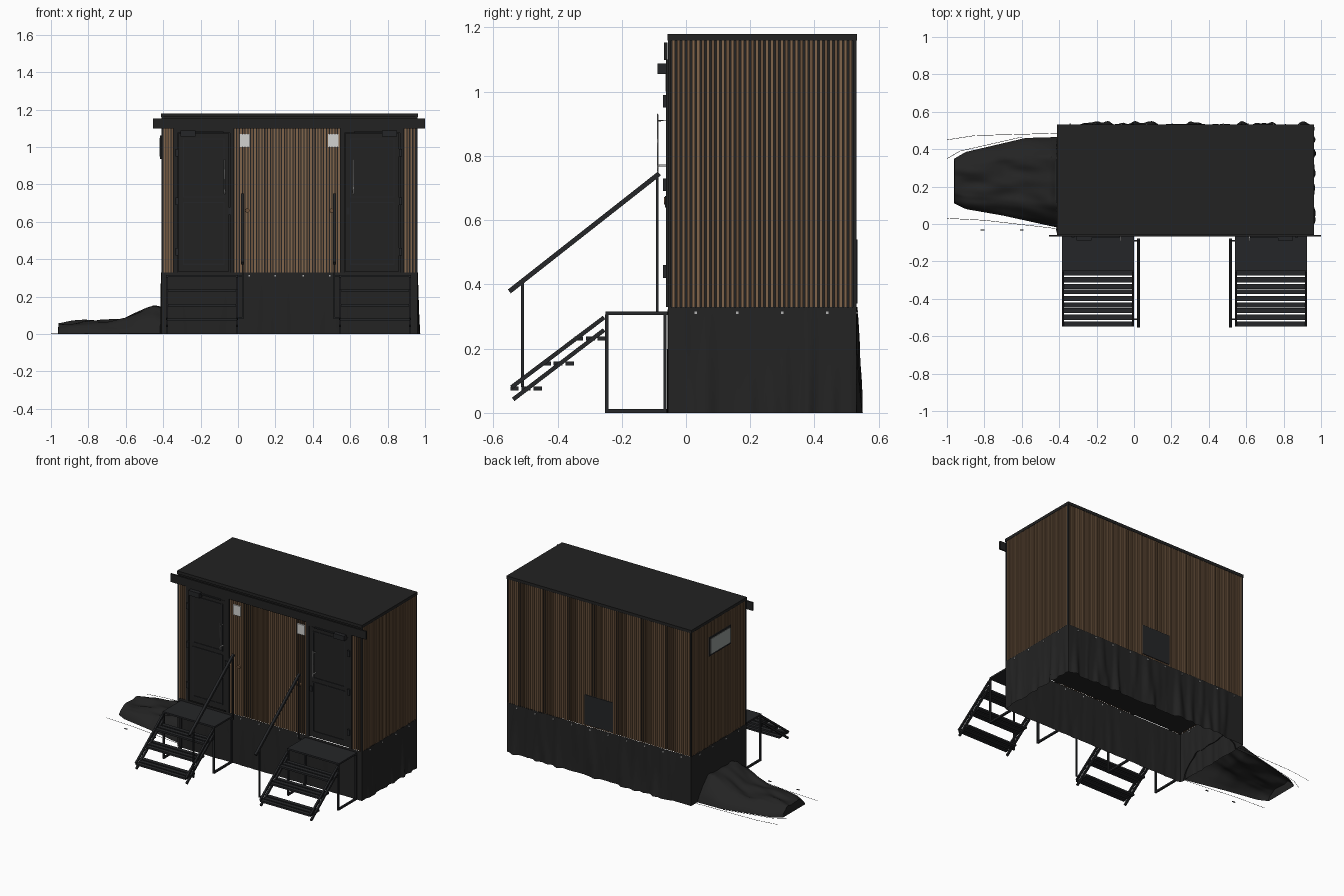
import bpy, bmesh, math
from mathutils import Vector, noise

if "Cube" in bpy.data.objects:
    bpy.data.objects.remove(bpy.data.objects["Cube"])


def mat(name, r, g, b):
    m = bpy.data.materials.new(name)
    m.diffuse_color = (r, g, b, 1)
    m.use_nodes = True
    m.node_tree.nodes["Principled BSDF"].inputs["Base Color"].default_value = m.diffuse_color
    return m


PANEL = mat("charcoal panel", 0.016, 0.016, 0.016)
METAL = mat("black metal", 0.018, 0.019, 0.021)
CLOTH = mat("black cloth", 0.017, 0.017, 0.017)
WOOD = mat("light wood", 0.22, 0.13, 0.07)
WOOD2 = mat("dark wood", 0.15, 0.085, 0.045)
STEEL = mat("steel", 0.45, 0.45, 0.45)
WHITE = mat("white plate", 0.65, 0.65, 0.63)
GLASS = mat("frosted glass", 0.30, 0.33, 0.32)


def finish(name, bm, *mats):
    me = bpy.data.meshes.new(name)
    bmesh.ops.recalc_face_normals(bm, faces=bm.faces)
    bm.to_mesh(me)
    bm.free()
    ob = bpy.data.objects.new(name, me)
    bpy.context.collection.objects.link(ob)
    for m in mats:
        me.materials.append(m)
    return ob


def add_box(bm, x0, x1, y0, y1, z0, z1, mi=0):
    vs = bmesh.ops.create_cube(bm, size=1)["verts"]
    for v in vs:
        v.co = (x0 + (v.co.x + .5) * (x1 - x0), y0 + (v.co.y + .5) * (y1 - y0),
                z0 + (v.co.z + .5) * (z1 - z0))
    for f in vs[0].link_faces[:] + [f for v in vs for f in v.link_faces]:
        f.material_index = mi


def boxes(name, m, *dims):
    bm = bmesh.new()
    for d in dims:
        add_box(bm, *d)
    return finish(name, bm, m)


def slope_bar(bm, x0, x1, a, b, t):
    """Bar of thickness t between two (y, z) points."""
    a, b = Vector(a), Vector(b)
    d = (b - a).normalized()
    n = Vector((-d.y, d.x)) * t / 2
    prof = [a - n, b - n, b + n, a + n]
    l = [bm.verts.new((x0, *p)) for p in prof]
    r = [bm.verts.new((x1, *p)) for p in prof]
    bm.faces.new(l)
    bm.faces.new(r[::-1])
    for i in range(4):
        j = (i + 1) % 4
        bm.faces.new((l[i], r[i], r[j], l[j]))


def tube(name, pts, rad, m, sides=2):
    cu = bpy.data.curves.new(name, "CURVE")
    cu.dimensions = "3D"
    cu.bevel_depth = rad
    cu.bevel_resolution = sides
    cu.use_fill_caps = True
    sp = cu.splines.new("POLY")
    sp.points.add(len(pts) - 1)
    for p, c in zip(sp.points, pts):
        p.co = (*c, 1)
    cu.materials.append(m)
    ob = bpy.data.objects.new(name, cu)
    bpy.context.collection.objects.link(ob)


X0, X1, Y0, Y1, ZB, ZT = -.41, .96, -.056, .53, .33, 1.16

# Cabin core, roof, corner trims and front fascia
boxes("cabin_core", PANEL, (X0 + .007, X1 - .007, Y0 + .007, Y1 - .007, ZB, ZT))
boxes("roof", PANEL, (X0 - .002, X1 + .002, Y0 - .002, Y1 + .002, ZT, 1.18))
boxes("corner_trims", PANEL, *[(x, x + .01, y, y + .01, ZB, ZT)
      for x in (X0, X1 - .01) for y in (Y0, Y1 - .01)])
boxes("front_fascia", PANEL, (-.455, 1, -.068, -.058, 1.098, 1.153))

# Vertical wood slats on all four walls
bm = bmesh.new()
PITCH, W, D = .0152, .0095, .007


def slat_run(a, b, put):
    n = round((b - a) / PITCH)
    for i in range(n):
        c = a + (i + .5) * (b - a) / n
        put(c - W / 2, c + W / 2, 1 if i % 5 in (1, 3) else 0)


for a, b in ((X0 + .01, -.345), (-.022, .548), (.887, X1 - .01)):
    slat_run(a, b, lambda s, e, k: add_box(bm, s, e, Y0, Y0 + D, ZB, 1.1, k))
slat_run(X0 + .01, X1 - .01, lambda s, e, k: add_box(bm, s, e, Y1 - D, Y1, ZB, ZT, k))
for x in (X0, X1 - D):
    slat_run(Y0 + .01, Y1 - .01, lambda s, e, k: add_box(bm, x, x + D, s, e, ZB, ZT, k))
finish("wood_slats", bm, WOOD, WOOD2)

# Doors: frame, leaf, mouldings, hinges, closer and handle
for side, a, b, s in (("left", -.345, -.022, 1), ("right", .548, .887, -1)):
    boxes(side + "_door_frame", PANEL, (a, a + .022, -.062, -.045, ZB, 1.1),
          (b - .022, b, -.062, -.045, ZB, 1.1), (a, b, -.062, -.045, 1.075, 1.1))
    boxes(side + "_door_leaf", PANEL, (a + .025, b - .025, -.058, -.045, .335, 1.072))
    trims = []
    for z0, z1 in ((.37, .7), (.73, 1.04)):
        p, q = a + .05, b - .05
        trims += [(p, q, -.062, -.05, z, z + .006) for z in (z0, z1)]
        trims += [(x, x + .006, -.062, -.05, z0, z1) for x in (p, q - .006)]
    boxes(side + "_door_mouldings", METAL, *trims)
    hx = a + .018 if s > 0 else b - .018
    boxes(side + "_door_hinges", METAL, *[(hx - .008, hx + .008, -.072, -.055, z - .02, z + .02)
          for z in (.44, .71, .97)])
    boxes(side + "_door_closer", METAL, (hx + s * .02, hx + s * .1, -.088, -.056, 1.055, 1.088),
          (hx + s * .1, hx + s * .25, -.075, -.068, 1.075, 1.083))
    x = -.072 if s > 0 else .617
    tube(side + "_door_handle", [(x, -.057, .77), (x, -.088, .77), (x, -.088, .75),
         (x, -.088, .93), (x, -.088, .91), (x, -.057, .91)], .004, STEEL)
    lx = x + s * .03
    boxes(side + "_door_lock", METAL, (lx - .008, lx + .008, -.066, -.055, .64, .675))
    # White sign plate and round wall fitting beside the door
    sx = .035 if s > 0 else .51
    boxes(side + "_sign_plate", WHITE, (sx - .028, sx + .028, -.064, -.056, 1.0, 1.068))
    fx = .05 if s > 0 else .5
    tube(side + "_rail_fitting", [(fx, -.055, .66), (fx, -.068, .66)], .012, WOOD2)

# Side window and back service hatch
boxes("window_frame", METAL, (X0 - .006, X0 + .002, .115, .345, .935, 1.06))
boxes("window_glass", GLASS, (X0 - .009, X0, .127, .333, .948, 1.048))
boxes("service_hatch", METAL, (.17, .38, Y1 - .004, Y1 + .004, .34, .54))

# Steps with landing, legs, slotted treads, stringers and handrail
for side, a, b, rx in (("left", -.385, 0, .025), ("right", .54, .925, .515)):
    boxes(side + "_landing", METAL, (a, b, -.25, -.058, .305, .316))
    legs = []
    for x in (a, b - .012):
        legs += [(x, x + .012, -.252, -.242, 0, .306), (x, x + .012, -.07, -.06, 0, .306),
                 (x, x + .012, -.252, -.06, 0, .012)]
    boxes(side + "_landing_legs", METAL, *legs)
    boxes(side + "_treads", METAL, *[(a + .006, b - .006, -.547 + .1 * i + y, -.547 + .1 * i + y + w,
          .07 + .078 * i, .082 + .078 * i)
          for i in range(3) for y, w in ((0, .026), (.035, .028), (.072, .026))])
    bm = bmesh.new()
    for x in (a, b - .012):
        slope_bar(bm, x, x + .012, (-.543, .08), (-.255, .297), .013)
        slope_bar(bm, x, x + .012, (-.538, .042), (-.255, .258), .013)
    finish(side + "_stringers", bm, METAL)
    bm = bmesh.new()
    slope_bar(bm, rx - .008, rx + .008, (-.55, .378), (-.083, .745), .015)
    add_box(bm, rx - .004, rx + .004, -.513, -.505, .08, .41)
    add_box(bm, rx - .004, rx + .004, -.094, -.086, .31, .74)
    ex = b if rx > b else a
    lo, hi = sorted((rx, ex))
    for y, z in ((-.513, .08), (-.094, .308)):
        add_box(bm, lo, hi, y, y + .008, z, z + .008)
    finish(side + "_handrail", bm, METAL)

# Hanging cloth skirt, with folds growing towards the ground
bm = bmesh.new()
for k, (p, q, amp) in enumerate((((X0, Y0), (X1, Y0), .004), ((X1, Y0), (X1, Y1), .013),
                                 ((X1, Y1), (X0, Y1), .018), ((X0, Y1), (X0, Y0), .008))):
    p, q = Vector(p), Vector(q)
    L = (q - p).length
    d = (q - p) / L
    n = Vector((d.y, -d.x))
    N, rows = int(L / .008), 6
    grid = []
    for j in range(rows + 1):
        t = j / rows
        row = []
        for i in range(N + 1):
            s = L * i / N
            f = max(0, noise.noise(Vector((s * 22, t * .8, k * 7.3))) + .15)
            edge = min(1, s / .03, (L - s) / .03)
            c = p + d * s + n * amp * 1.6 * f * edge * (.15 + .85 * t)
            row.append(bm.verts.new((c.x, c.y, ZB * (1 - t))))
        grid.append(row)
    for j in range(rows):
        for i in range(N):
            bm.faces.new((grid[j][i], grid[j + 1][i], grid[j + 1][i + 1], grid[j][i + 1]))
bmesh.ops.remove_doubles(bm, verts=bm.verts, dist=.0005)
skirt = finish("cloth_skirt", bm, CLOTH)

# Steel studs along the top of the skirt
studs = [(x - .004, x + .004, Y0 - .005, Y0, .308, .316) for x in (.06, .2, .35, .49)]
studs += [(x - .004, x + .004, Y1, Y1 + .006, .308, .316)
          for x in [X0 + .07 + .136 * i for i in range(10)]]
studs += [(x - .003, x + .003, y - .004, y + .004, .308, .316)
          for x in (X0, X1) for y in (.03, .16, .3, .44)]
boxes("skirt_studs", STEEL, *studs)


# Draped tarp covering the tow bar
def lerp(tab, x):
    for (a, u), (b, v) in zip(tab, tab[1:]):
        if x <= b:
            return u + (v - u) * (x - a) / (b - a)
    return tab[-1][1]


HEI = ((-.96, .055), (-.85, .065), (-.7, .07), (-.6, .085), (-.5, .13), (-.45, .148), (-.405, .135))
TOP = ((-.96, .35), (-.9, .385), (-.75, .42), (-.58, .46), (-.405, .465))
LOW = ((-.96, .11), (-.9, .08), (-.7, .045), (-.405, -.02))
bm = bmesh.new()
NX, NY = 44, 36
grid = []
for i in range(NX + 1):
    x = -.96 + .555 * i / NX
    row = []
    for j in range(NY + 1):
        v = j / NY
        y = lerp(LOW, x) + (lerp(TOP, x) - lerp(LOW, x)) * v
        e = 1 - abs(2 * v - 1)
        h = lerp(HEI, x) * min(1, e * 2.2) ** .6
        wr = noise.noise(Vector((x * 7 + y * 4, y * 16, 3))) * .018
        z = max(0, h + wr * min(1, e * 4)) if 0 < j < NY else 0
        row.append(bm.verts.new((x, y, min(z, .152) if i else 0 if j in (0, NY) else z)))
    grid.append(row)
for i in range(NX):
    for j in range(NY):
        bm.faces.new((grid[i][j], grid[i + 1][j], grid[i + 1][j + 1], grid[i][j + 1]))
foot = [bm.verts.new((v.co.x - .003, v.co.y, 0)) for v in grid[0]]
for j in range(NY):
    bm.faces.new((foot[j], grid[0][j], grid[0][j + 1], foot[j + 1]))
tarp = finish("tow_bar_tarp", bm, CLOTH)

for ob in (skirt, tarp):
    bpy.ops.object.select_all(action="DESELECT")
    ob.select_set(True)
    bpy.context.view_layer.objects.active = ob
    bpy.ops.object.shade_smooth_by_angle(angle=math.radians(35))

# Thin ground cords and pegs around the tarp
tube("cord_back", [(-.999, .45, .002), (-.85, .473, .002), (-.41, .485, .002)], .0012, METAL, 0)
tube("cord_end", [(-.999, .35, .002), (-.93, .39, .002), (-.6, .465, .002)], .0012, METAL, 0)
tube("cord_front", [(-.999, .03, .002), (-.8, .02, .002), (-.41, -.025, .002)], .0012, METAL, 0)
boxes("ground_pegs", METAL, *[(x - .01, x + .01, -.036, -.03, 0, .004) for x in (-.81, -.6)])
